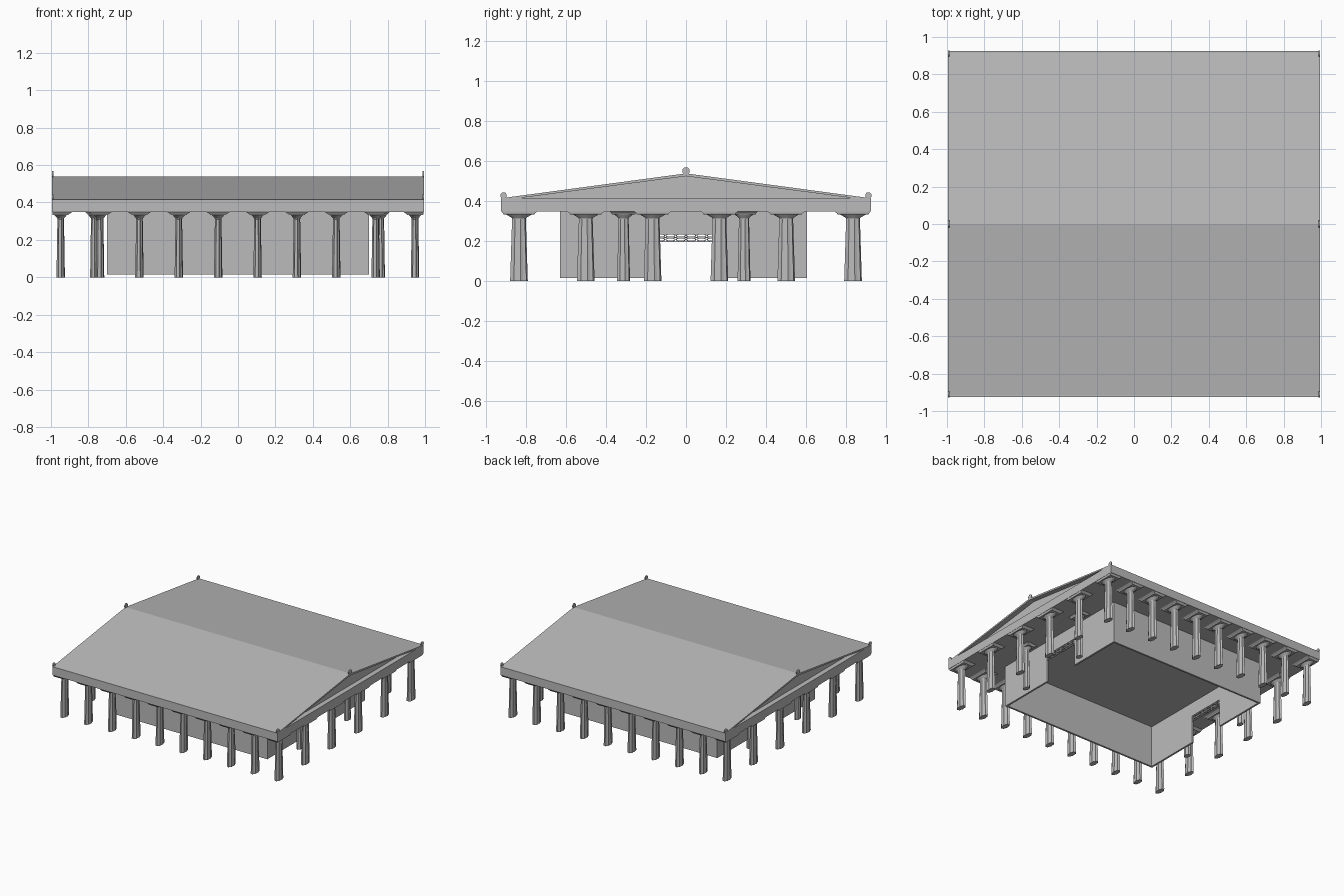
import bpy, bmesh, math

cube = bpy.data.objects.get("Cube")
if cube:
    bpy.data.objects.remove(cube, do_unlink=True)

stone = bpy.data.materials.new("grey_stone")
stone.use_nodes = True
grey = (0.5, 0.5, 0.5, 1)
stone.diffuse_color = grey
stone.node_tree.nodes["Principled BSDF"].inputs["Base Color"].default_value = grey


def finish(name, bm):
    bmesh.ops.recalc_face_normals(bm, faces=bm.faces)
    mesh = bpy.data.meshes.new(name)
    bm.to_mesh(mesh)
    bm.free()
    mesh.materials.append(stone)
    return place(name, mesh, (0, 0, 0))


def place(name, mesh, location):
    obj = bpy.data.objects.new(name, mesh)
    obj.location = location
    bpy.context.collection.objects.link(obj)
    return obj


def loft(name, rings):
    """Skin a stack of closed rings and cap both ends."""
    bm = bmesh.new()
    loops = [[bm.verts.new(p) for p in ring] for ring in rings]
    n = len(loops[0])
    for low, high in zip(loops, loops[1:]):
        for i in range(n):
            j = (i + 1) % n
            bm.faces.new((low[i], low[j], high[j], high[i]))
    bm.faces.new(loops[0])
    bm.faces.new(loops[-1])
    return finish(name, bm)


def rect(x0, x1, y0, y1, z):
    return [(x0, y0, z), (x1, y0, z), (x1, y1, z), (x0, y1, z)]


def box(name, x0, x1, y0, y1, z0, z1):
    return loft(name, [rect(x0, x1, y0, y1, z0), rect(x0, x1, y0, y1, z1)])


def prism_x(name, outline, x0, x1):
    return loft(name, [[(x, y, z) for y, z in outline] for x in (x0, x1)])


# Main dimensions
ROOF_X, ROOF_Y = 0.995, 0.925
SOFFIT, EAVE, RIDGE = 0.348, 0.415, 0.538
WALL_X, WALL_BACK, WALL_FRONT, WALL_BASE = 0.7, 0.605, -0.63, 0.015
THICK, DOOR, DOOR_TOP = 0.015, 0.155, 0.237

# Entablature, recessed gable infill and thin pitched roof
box("entablature", -ROOF_X, ROOF_X, -ROOF_Y, ROOF_Y, SOFFIT, EAVE)
prism_x("gable_infill", [(-0.9, EAVE), (0.9, EAVE), (0, RIDGE - 0.008)], -0.955, 0.955)
prism_x("roof", [(-0.915, EAVE), (0, RIDGE), (0.915, EAVE),
                 (0.83, EAVE), (0, RIDGE - 0.014), (-0.83, EAVE)], -ROOF_X, ROOF_X)

# Inner chamber: long walls, and end walls with a doorway each
box("front_wall", -WALL_X, WALL_X, WALL_FRONT, WALL_FRONT + THICK, WALL_BASE, SOFFIT)
box("back_wall", -WALL_X, WALL_X, WALL_BACK - THICK, WALL_BACK, WALL_BASE, SOFFIT)
for side, sign in (("left", 1), ("right", -1)):
    xa, xb = sorted((sign * WALL_X, sign * (WALL_X - THICK)))
    box(side + "_wall_front_half", xa, xb, WALL_FRONT + THICK, -DOOR, WALL_BASE, SOFFIT)
    box(side + "_wall_back_half", xa, xb, DOOR, WALL_BACK - THICK, WALL_BASE, SOFFIT)
    box(side + "_door_lintel", xa, xb, -DOOR, DOOR, DOOR_TOP, SOFFIT)


# Pierced grille hanging in the top of each doorway
def add_ring(bm, x, y, z, ry, rz, band, steps=12):
    outer, inner = [], []
    for i in range(steps):
        a = math.tau * i / steps
        for ring, cut in ((outer, 0), (inner, band)):
            ring.append(bm.verts.new((x, y + (ry - cut) * math.cos(a), z + (rz - cut) * math.sin(a))))
    for i in range(steps):
        j = (i + 1) % steps
        bm.faces.new((outer[i], outer[j], inner[j], inner[i]))


for side, sign in (("left", 1), ("right", -1)):
    bm = bmesh.new()
    x = sign * (WALL_X - THICK / 2)
    for row in range(2):
        for col in range(6):
            add_ring(bm, x, -DOOR + (col + 0.5) * DOOR / 3, 0.207 + row * 0.02, DOOR / 6, 0.0105, 0.005)
    grille = finish(side + "_door_grille", bm)
    solid = grille.modifiers.new("thickness", "SOLIDIFY")
    solid.thickness, solid.offset = 0.006, 0
    for z in (0.194, 0.215, 0.233):
        box(side + "_grille_rail", x - 0.003, x + 0.003, -DOOR, DOOR, z, z + 0.004)


# Fluted tapering column, stretched across its depth
def fluted_column(name, rx, ry, flutes=8):
    def ring(z, scale, groove):
        points = []
        for i in range(flutes * 2):
            a = math.tau * (i + 0.5) / (flutes * 2)
            r = scale * (groove if i % 2 else 1)
            points.append((rx * r * math.cos(a), ry * r * math.sin(a), z))
        return points
    return loft(name, [ring(0, 1, 0.86), ring(0.31, 0.78, 0.86),
                       ring(0.316, 0.82, 1), ring(0.334, 1.5, 1)])


def clamp(value, limit):
    return max(-limit, min(limit, value))


def capital(x, y, size):
    rings = []
    for hx, hy, z in ((0.042, 0.078, 0.333), (0.045, 0.08, 0.338), (0.062, 0.095, SOFFIT + 0.001)):
        rings.append(rect(clamp(x - hx * size, ROOF_X - 0.002), clamp(x + hx * size, ROOF_X - 0.002),
                          clamp(y - hy * size, ROOF_Y - 0.002), clamp(y + hy * size, ROOF_Y - 0.002), z))
    loft("capital", rings)


def colonnade(name, spots, rx, ry, size):
    mesh = None
    for x, y in spots:
        if mesh is None:
            first = fluted_column(name, rx, ry)
            first.location = (x, y, 0)
            mesh = first.data
        else:
            place(name, mesh, (x, y, 0))
        capital(x, y, size)


# Ten columns along each long side, six across each end
xs = [-0.948 + i * 0.2105 for i in range(10)]
ys = [-0.835 + i * 0.334 for i in range(6)]
spots = [(x, y) for x in xs for y in ys if x in (xs[0], xs[-1]) or y in (ys[0], ys[-1])]
colonnade("outer_column", spots, 0.023, 0.045, 1)

# Porch columns in front of each doorway wall
colonnade("porch_column", [(x, y) for x in (-0.77, 0.765) for y in (-0.312, 0.29)], 0.021, 0.033, 0.75)


# Thin round ornaments on the corners and gable peaks
def ornament(name, x, y, z, radius):
    disc = [(y + radius * math.cos(math.tau * i / 14), z + radius * math.sin(math.tau * i / 14))
            for i in range(14)]
    prism_x(name, disc, x - 0.004, x + 0.004)
    box(name + "_foot", x - 0.004, x + 0.004, y - radius * 0.6, y + radius * 0.6, z - radius * 1.3, z)


for x in (-0.99, 0.99):
    ornament("peak_ornament", x, 0, 0.55, 0.019)
    for y in (-0.912, 0.912):
        ornament("corner_ornament", x, y, 0.428, 0.016)
